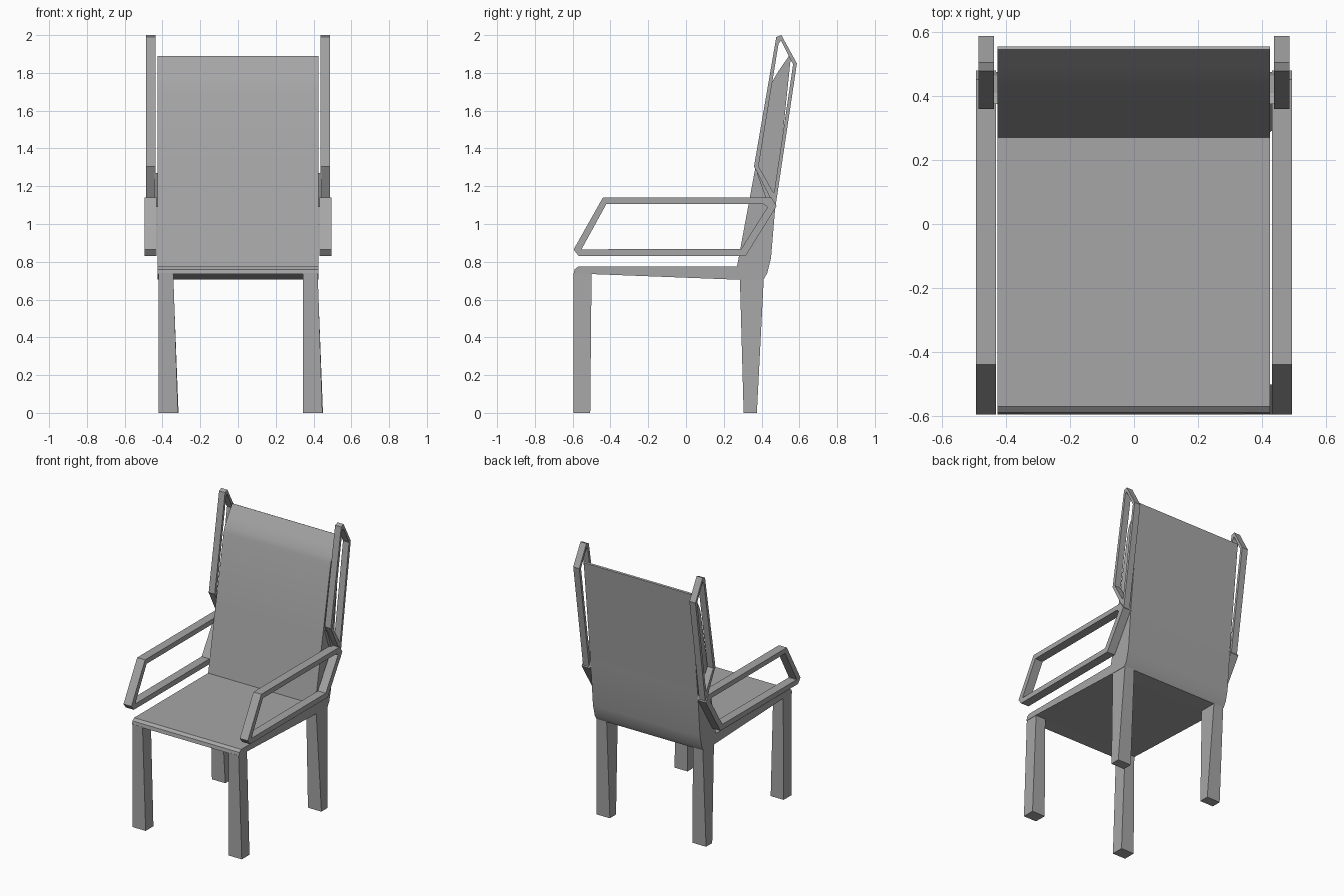
import bpy
import bmesh

cube = bpy.data.objects.get("Cube")
if cube:
    bpy.data.objects.remove(cube, do_unlink=True)

grey = bpy.data.materials.new("plain grey")
grey.use_nodes = True
GREY = (0.38, 0.38, 0.38, 1)
grey.diffuse_color = GREY
grey.node_tree.nodes["Principled BSDF"].inputs["Base Color"].default_value = GREY


def finish(name, bm, smooth=False):
    """Turn a bmesh into a named, coloured object."""
    bmesh.ops.recalc_face_normals(bm, faces=bm.faces[:])
    mesh = bpy.data.meshes.new(name)
    bm.to_mesh(mesh)
    bm.free()
    mesh.materials.append(grey)
    obj = bpy.data.objects.new(name, mesh)
    bpy.context.collection.objects.link(obj)
    if smooth:
        bpy.ops.object.select_all(action="DESELECT")
        obj.select_set(True)
        bpy.context.view_layer.objects.active = obj
        bpy.ops.object.shade_smooth_by_angle()
    return obj


def slab(name, profile, x0, x1, smooth=False):
    """Extrude a side profile of (y, z) points across x."""
    bm = bmesh.new()
    face = bm.faces.new([bm.verts.new((x0, y, z)) for y, z in profile])
    result = bmesh.ops.extrude_face_region(bm, geom=[face], use_keep_orig=True)
    moved = [g for g in result["geom"] if isinstance(g, bmesh.types.BMVert)]
    bmesh.ops.translate(bm, verts=moved, vec=(x1 - x0, 0, 0))
    return finish(name, bm, smooth)


def frame(name, outer, inner, x0, x1):
    """Closed bar frame between an outer and an inner (y, z) loop."""
    bm = bmesh.new()
    loops = [[bm.verts.new((x, y, z)) for y, z in loop]
             for x, loop in ((x0, outer), (x1, outer), (x1, inner), (x0, inner))]
    count = len(outer)
    for k in range(4):
        a, b = loops[k], loops[(k + 1) % 4]
        for i in range(count):
            j = (i + 1) % count
            bm.faces.new((a[i], a[j], b[j], b[i]))
    return finish(name, bm)


def leg(name, x0, x1, flare, top, foot, height):
    """Tapered leg; top and foot are y ranges, the +x face flares at the foot."""
    bm = bmesh.new()
    bmesh.ops.create_cube(bm, size=2)
    for v in bm.verts:
        low = v.co.z < 0
        span = foot if low else top
        v.co.y = span[0] if v.co.y < 0 else span[1]
        v.co.x = x0 if v.co.x < 0 else x1 + (flare if low else 0)
        v.co.z = 0 if low else height
    return finish(name, bm)


# Seat and backrest in one bent sheet
slab("seat_and_back", [
    (-0.595, 0.735), (-0.59, 0.76), (-0.57, 0.775), (0.27, 0.775),
    (0.36, 1.26), (0.445, 1.72), (0.46, 1.76), (0.49, 1.81), (0.545, 1.89),
    (0.555, 1.885), (0.475, 1.12), (0.45, 0.82), (0.43, 0.74),
    (0.41, 0.705), (0.28, 0.705), (-0.5, 0.735)], -0.427, 0.425, smooth=True)

# Legs
for side, x in (("right", -0.422), ("left", 0.343)):
    leg("front_leg_" + side, x, x + 0.079, 0.025,
        (-0.595, -0.5), (-0.595, -0.507), 0.74)
    leg("back_leg_" + side, x, x + 0.079, 0.028,
        (0.285, 0.412), (0.305, 0.375), 0.72)

# Arm frames and upper back frames on both sides
arm_outer = [(-0.595, 0.865), (-0.44, 1.14), (0.452, 1.14),
             (0.48, 1.095), (0.315, 0.83), (-0.568, 0.83)]
arm_inner = [(-0.552, 0.868), (-0.422, 1.105), (0.41, 1.105),
             (0.432, 1.09), (0.292, 0.868), (-0.55, 0.866)]
wing_outer = [(0.36, 1.305), (0.478, 1.99), (0.505, 2.0),
              (0.587, 1.85), (0.475, 1.1), (0.455, 1.12)]
wing_inner = [(0.384, 1.305), (0.49, 1.955), (0.503, 1.97),
              (0.567, 1.845), (0.466, 1.165), (0.455, 1.18)]
for side, s in (("right", -1), ("left", 1)):
    frame("arm_" + side, arm_outer, arm_inner, s * 0.431, s * 0.494)
    frame("wing_" + side, wing_outer, wing_inner, s * 0.438, s * 0.486)
    # Small joint holding the frames against the backrest
    slab("joint_" + side, [(0.375, 1.27), (0.41, 1.25), (0.465, 1.16),
                           (0.475, 1.1), (0.44, 1.09)], s * 0.42, s * 0.445)
